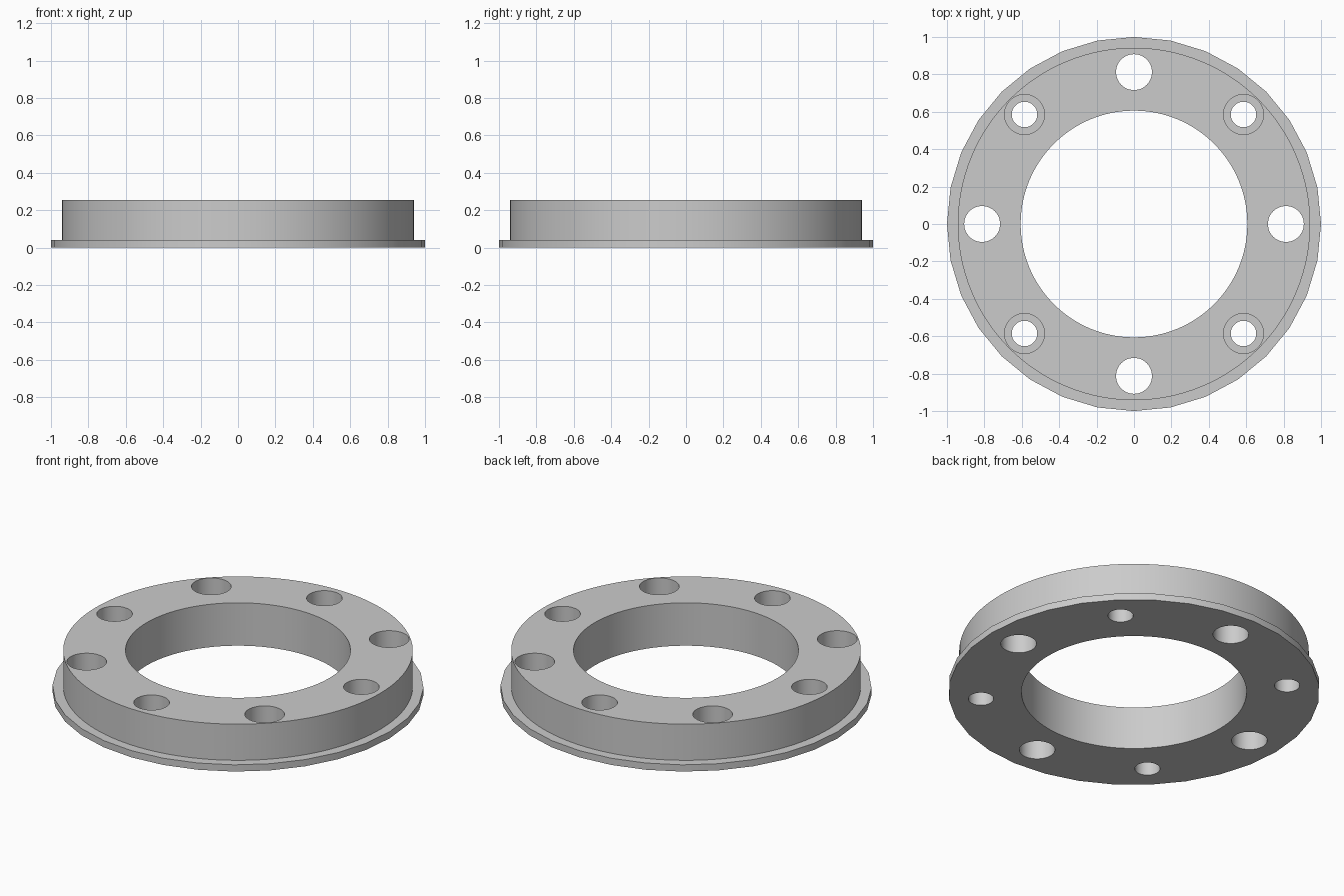
import bpy
import math

cube = bpy.data.objects.get("Cube")
if cube:
    bpy.data.objects.remove(cube, do_unlink=True)

grey = bpy.data.materials.new("light grey metal")
grey.use_nodes = True
colour = (0.6, 0.6, 0.6, 1)
grey.diffuse_color = colour
grey.node_tree.nodes["Principled BSDF"].inputs["Base Color"].default_value = colour

HEIGHT = 0.255
RIM = 0.04
LEDGE = 0.12


def cylinder(name, radius, bottom, top, sides=128, x=0, y=0):
    bpy.ops.mesh.primitive_cylinder_add(
        vertices=sides, radius=radius, depth=top - bottom,
        location=(x, y, (bottom + top) / 2))
    obj = bpy.context.object
    obj.name = name
    obj.data.materials.append(grey)
    return obj


def combine(target, tool, operation):
    mod = target.modifiers.new("combine", "BOOLEAN")
    mod.operation = operation
    mod.solver = "EXACT"
    mod.object = tool
    bpy.context.view_layer.objects.active = target
    bpy.ops.object.modifier_apply(modifier=mod.name)
    bpy.data.objects.remove(tool, do_unlink=True)


# Faceted thin rim joined to the smooth round body
ring = cylinder("flange_ring", 1, 0, RIM, sides=32)
combine(ring, cylinder("body", 0.942, RIM / 2, HEIGHT), "UNION")

# Central bore
combine(ring, cylinder("bore", 0.606, -1, 1), "DIFFERENCE")

# Plain holes on the axes, counterbored holes on the diagonals
for i in range(4):
    a = i * math.pi / 2
    x, y = 0.812 * math.cos(a), 0.812 * math.sin(a)
    combine(ring, cylinder("plain_hole", 0.096, -1, 1, 48, x, y), "DIFFERENCE")
    a += math.pi / 4
    x, y = 0.828 * math.cos(a), 0.828 * math.sin(a)
    combine(ring, cylinder("screw_hole", 0.068, -1, 1, 48, x, y), "DIFFERENCE")
    combine(ring, cylinder("counterbore", 0.107, LEDGE, 1, 48, x, y), "DIFFERENCE")

bpy.ops.object.select_all(action="DESELECT")
ring.select_set(True)
bpy.context.view_layer.objects.active = ring
bpy.ops.object.shade_smooth_by_angle(angle=math.radians(30))
